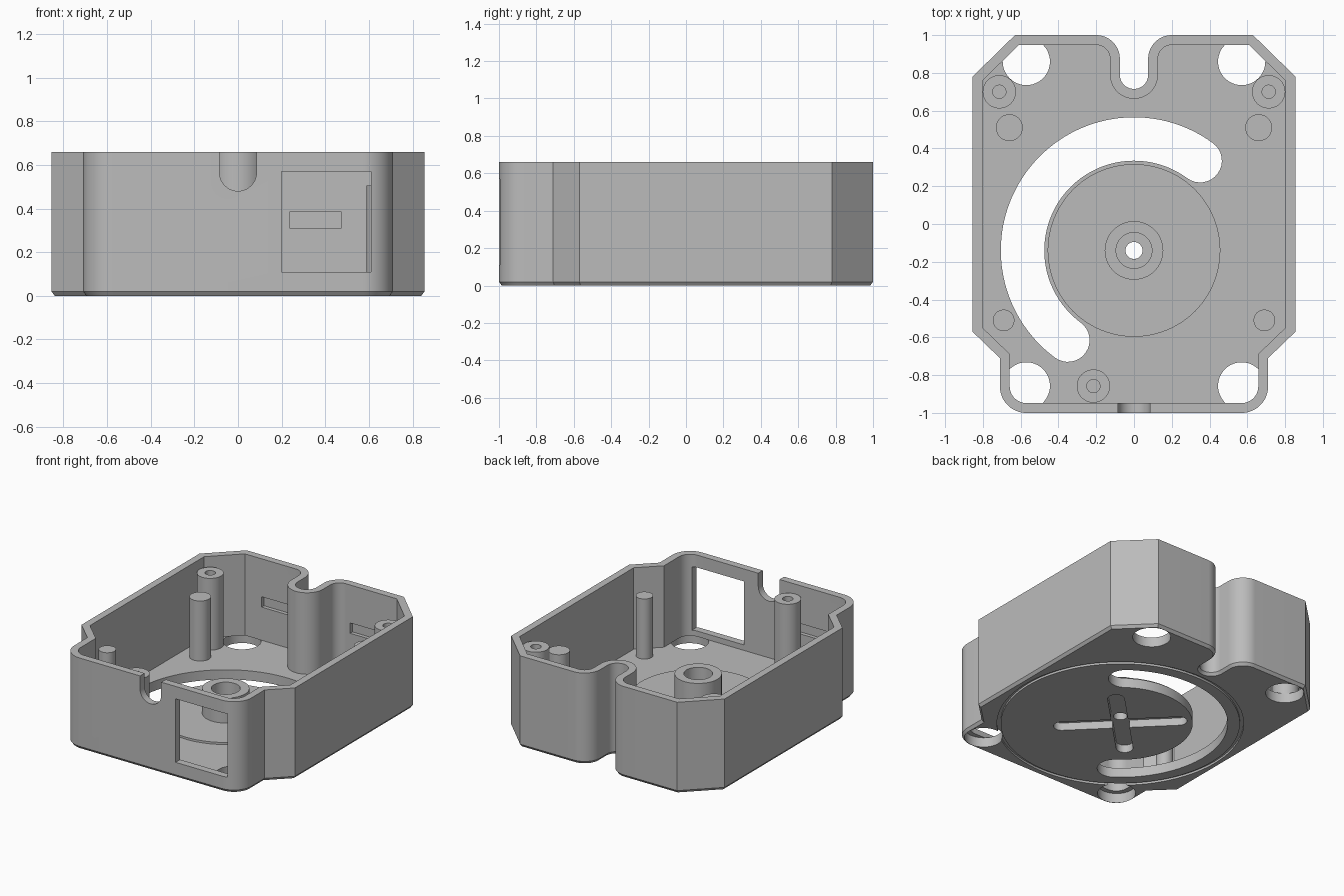
import bpy, bmesh
from math import sin, cos, radians, pi
from mathutils import Vector, Matrix

cube = bpy.data.objects.get("Cube")
if cube:
    bpy.data.objects.remove(cube, do_unlink=True)

GREY = (0.5, 0.5, 0.5, 1)
mat = bpy.data.materials.new("plain grey")
mat.use_nodes = True
mat.diffuse_color = GREY
mat.node_tree.nodes["Principled BSDF"].inputs["Base Color"].default_value = GREY

HEIGHT, FLOOR, WALL, FRONT = 0.66, 0.07, 0.052, -1.0
HUB = (0, -0.14)


def arc(cx, cy, r, a0, a1, n=16):
    angles = [radians(a0 + (a1 - a0) * i / n) for i in range(n + 1)]
    return [(cx + r * cos(a), cy + r * sin(a)) for a in angles]


def circle(c, r, n=48):
    return arc(*c, r, 0, 360, n)[:-1]


def rect(x0, x1, y0, y1):
    return [(x0, y0), (x1, y0), (x1, y1), (x0, y1)]


def inset(pts, d):
    """Move a counter-clockwise outline inward by d."""
    out = []
    for i, p in enumerate(pts):
        a, b, c = Vector(pts[i - 1]), Vector(p), Vector(pts[(i + 1) % len(pts)])
        e, f = (b - a).normalized(), (c - b).normalized()
        n, m = Vector((-e.y, e.x)), Vector((-f.y, f.x))
        out.append(tuple(b + (n + m) * d / (1 + n.dot(m))))
    return out


def finish(name, bm):
    bmesh.ops.recalc_face_normals(bm, faces=bm.faces)
    mesh = bpy.data.meshes.new(name)
    bm.to_mesh(mesh)
    bm.free()
    mesh.materials.append(mat)
    ob = bpy.data.objects.new(name, mesh)
    bpy.context.collection.objects.link(ob)
    return ob


def loft(name, layers, matrix=Matrix()):
    """Solid through (outline, z) layers."""
    bm = bmesh.new()
    rings = [[bm.verts.new(matrix @ Vector((x, y, z))) for x, y in pts] for pts, z in layers]
    n = len(rings[0])
    for lo, hi in zip(rings, rings[1:]):
        for i in range(n):
            j = (i + 1) % n
            bm.faces.new((lo[i], lo[j], hi[j], hi[i]))
    bm.faces.new(rings[0][::-1])
    bm.faces.new(rings[-1])
    return finish(name, bm)


def prism(name, pts, z0, z1, matrix=Matrix()):
    return loft(name, [(pts, z0), (pts, z1)], matrix)


def lathe(name, centre, profile, n=64):
    """Closed (radius, z) profile turned about a vertical axis."""
    bm = bmesh.new()
    rings = [[bm.verts.new((x, y, z)) for x, y in circle(centre, r, n)] for r, z in profile]
    for k, ring in enumerate(rings):
        prev = rings[k - 1]
        for i in range(n):
            j = (i + 1) % n
            bm.faces.new((prev[i], prev[j], ring[j], ring[i]))
    return finish(name, bm)


def cut(ob, cutter):
    mod = ob.modifiers.new("cut", 'BOOLEAN')
    mod.operation, mod.solver, mod.object = 'DIFFERENCE', 'EXACT', cutter
    cutter.hide_render = True
    dg = bpy.context.evaluated_depsgraph_get()
    mesh = bpy.data.meshes.new_from_object(ob.evaluated_get(dg))
    ob.modifiers.clear()
    ob.data = mesh
    bpy.data.objects.remove(cutter, do_unlink=True)


# Case outline: rounded front corners, chamfers and the rear cable recess
half = (arc(0.57, -0.86, 0.14, -90, 0)
        + [(0.71, -0.71), (0.855, -0.57), (0.855, 0.78), (0.63, 1)]
        + arc(0.2, 0.875, 0.125, 90, 180)
        + arc(0, 0.79, 0.075, 0, -90))
outline = half + [(-x, y) for x, y in half[-2::-1]]

# Open tray with a small bottom chamfer
case = loft("case", [(inset(outline, 0.015), 0), (outline, 0.02), (outline, HEIGHT)])
cut(case, prism("cavity", inset(outline, WALL), FLOOR, 1))

# Corner holes through the floor only
for x in (-0.57, 0.57):
    for y in (-0.857, 0.86):
        cut(case, prism("corner_hole", circle((x, y), 0.125), -0.1, FLOOR))

# Half-ring slot around the hub
A, B, R, W = 53.6, 233.6, 0.59, 0.115
ends = [(HUB[0] + R * cos(radians(a)), HUB[1] + R * sin(radians(a))) for a in (A, B)]
slot = (arc(*HUB, R + W, A, B, 64)[:-1] + arc(*ends[1], W, B, B + 180)[:-1]
        + arc(*HUB, R - W, B, A, 64)[:-1] + arc(*ends[0], W, B, B + 180)[:-1])
cut(case, prism("slot", slot, -0.1, 0.2))

# Underside: ring groove, cross recess and centre hole
cut(case, lathe("groove", HUB, [(0.785, -0.05), (0.81, -0.05), (0.81, 0.015), (0.785, 0.015)], 96))
for angle, reach in ((45, 0.38), (135, 0.44)):
    r = 0.055
    arm = arc(reach - r, 0, r, -90, 90) + arc(r - reach, 0, r, 90, 270)
    place = Matrix.Translation((*HUB, 0)) @ Matrix.Rotation(radians(angle), 4, 'Z')
    cut(case, prism("cross_arm", arm, -0.1, 0.055, place))
cut(case, prism("centre_hole", circle(HUB, 0.045), -0.1, 0.2))

# Front window and U-shaped cable notch, extruded along y
upright = Matrix.Rotation(pi / 2, 4, 'X')
cut(case, prism("window", rect(0.2, 0.61, 0.11, 0.57), 0.9, 1.1, upright))
u_shape = arc(0, 0.565, 0.085, 180, 360) + [(0.085, 0.8), (-0.085, 0.8)]
cut(case, prism("front_notch", u_shape, 0.9, 1.1, upright))

# Shallow latch recesses inside the walls
for x0, y0, y1 in ((0.235, 0.9, 0.975), (-0.475, 0.9, 0.975), (-0.475, -0.975, -0.9)):
    cut(case, prism("latch_recess", rect(x0, x0 + 0.24, y0, y1), 0.31, 0.385))

# Centre disc and bearing hub
lathe("centre_disc", HUB, [(0.045, 0.06), (0.457, 0.06), (0.457, 0.085), (0.045, 0.085)], 96)
lathe("hub", HUB, [(0.045, 0.06), (0.155, 0.06), (0.155, 0.265),
                   (0.095, 0.265), (0.095, 0.13), (0.045, 0.13)])

# Screw bosses
for name, c in (("left_boss", (0.713, 0.7)), ("right_boss", (-0.713, 0.7)),
                ("front_boss", (-0.215, -0.858))):
    lathe(name, c, [(0.035, 0.06), (0.088, 0.06), (0.088, 0.59), (0.035, 0.59)], 48)

# Plain support posts
for side, s in (("left", 1), ("right", -1)):
    prism(side + "_rear_post", circle((s * 0.66, 0.51), 0.071), 0.06, 0.505)
    prism(side + "_front_post", circle((s * 0.69, -0.51), 0.057), 0.06, 0.505)

# Smooth the curved walls, keep edges sharp
for ob in bpy.context.scene.objects:
    ob.select_set(ob.type == 'MESH')
bpy.context.view_layer.objects.active = case
bpy.ops.object.shade_smooth_by_angle(angle=radians(30))
